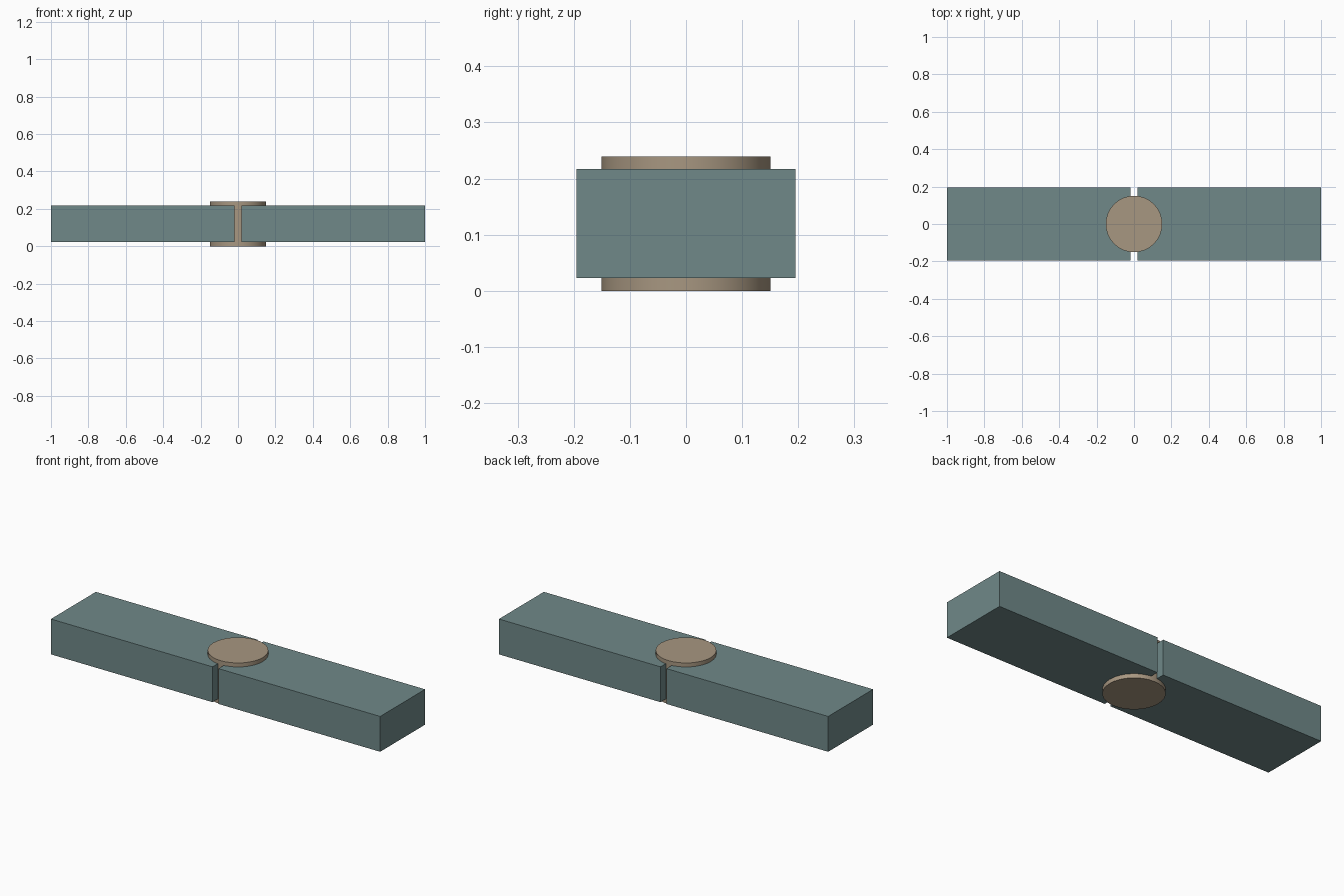
import bpy
import math

if "Cube" in bpy.data.objects:
    bpy.data.objects.remove(bpy.data.objects["Cube"])


def material(name, rgb):
    m = bpy.data.materials.new(name)
    m.diffuse_color = (*rgb, 1)
    m.use_nodes = True
    m.node_tree.nodes["Principled BSDF"].inputs["Base Color"].default_value = m.diffuse_color
    return m


teal = material("teal", (0.16, 0.25, 0.25))
tan = material("tan", (0.39, 0.31, 0.22))

GAP, HALF_Y, Z0, Z1, TOP, R = 0.018, 0.195, 0.023, 0.217, 0.239, 0.151

# Two bars, separated by a narrow slot at the middle
for side, name in ((-1, "left_bar"), (1, "right_bar")):
    bpy.ops.mesh.primitive_cube_add(
        size=1, location=(side * (1 + GAP) / 2, 0, (Z0 + Z1) / 2))
    bar = bpy.context.object
    bar.name = name
    bar.scale = (1 - GAP, 2 * HALF_Y, Z1 - Z0)
    bpy.ops.object.transform_apply(location=False, rotation=False, scale=True)
    bar.data.materials.append(teal)

# Round pin running through both bars and standing proud above and below
bpy.ops.mesh.primitive_cylinder_add(
    vertices=32, radius=R, depth=TOP, location=(0, 0, TOP / 2))
pin = bpy.context.object
pin.name = "hinge_pin"
pin.data.materials.append(tan)
bpy.ops.object.shade_smooth_by_angle(angle=math.radians(30))
